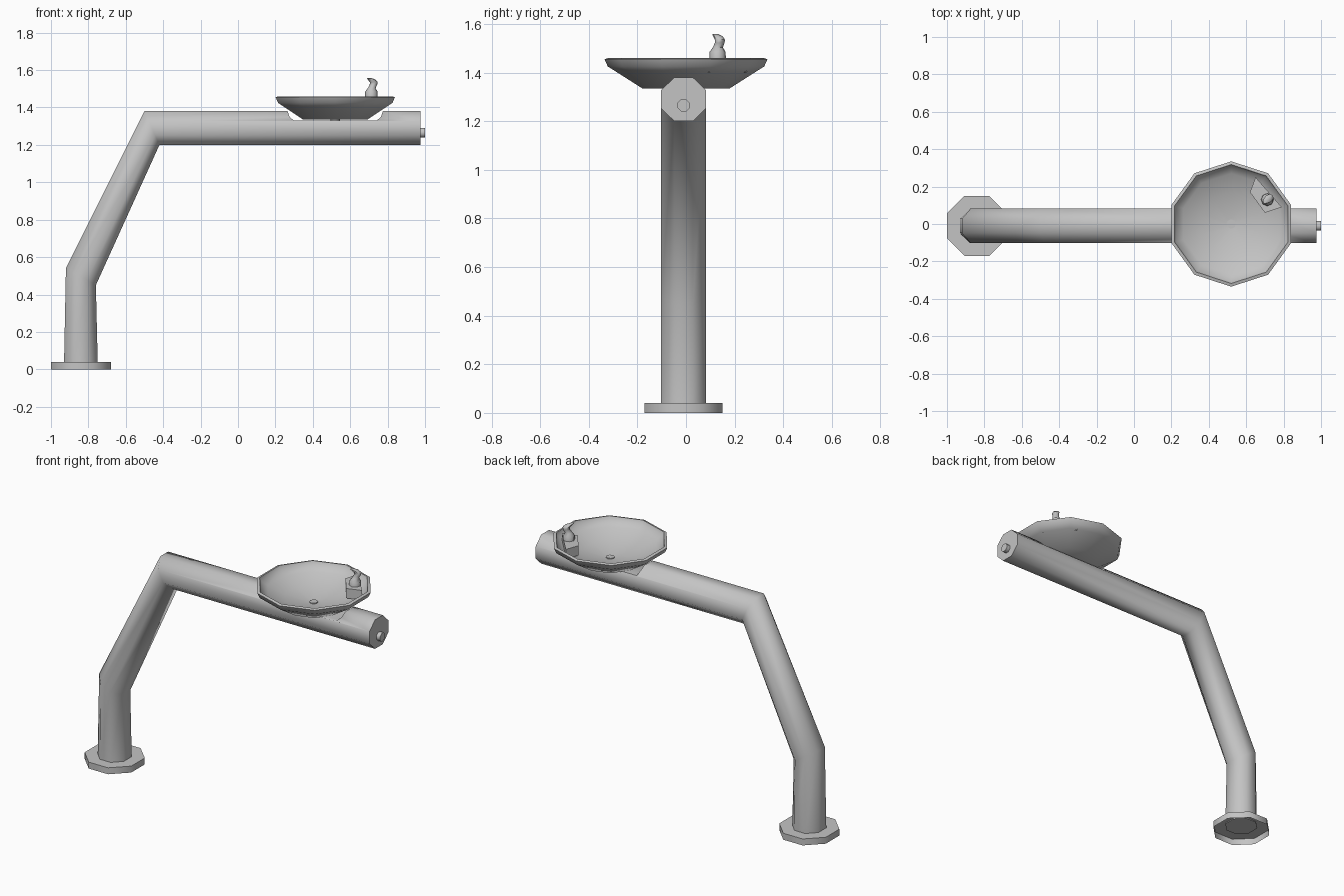
import bpy, math
from mathutils import Vector

if "Cube" in bpy.data.objects:
    bpy.data.objects.remove(bpy.data.objects["Cube"])

metal = bpy.data.materials.new("brushed_grey")
metal.diffuse_color = (0.55, 0.55, 0.55, 1)
metal.use_nodes = True
metal.node_tree.nodes["Principled BSDF"].inputs["Base Color"].default_value = metal.diffuse_color


def loft(name, rings, cap_start=True, cap_end=True, angle=50):
    """Skin a list of equal-length vertex rings into one object."""
    n = len(rings[0])
    verts = [p for ring in rings for p in ring]
    faces = []
    for i in range(len(rings) - 1):
        for j in range(n):
            k = (j + 1) % n
            faces.append((i * n + j, i * n + k, (i + 1) * n + k, (i + 1) * n + j))
    if cap_start:
        faces.append(tuple(reversed(range(n))))
    if cap_end:
        faces.append(tuple(range(len(verts) - n, len(verts))))
    me = bpy.data.meshes.new(name)
    me.from_pydata(verts, [], faces)
    me.materials.append(metal)
    ob = bpy.data.objects.new(name, me)
    bpy.context.collection.objects.link(ob)
    bpy.ops.object.select_all(action='DESELECT')
    ob.select_set(True)
    bpy.context.view_layer.objects.active = ob
    bpy.ops.object.shade_smooth_by_angle(angle=math.radians(angle))
    return ob


def circle(cx, cy, z, r, n, turn=0.0):
    return [Vector((cx + r * math.cos(turn + math.tau * i / n),
                    cy + r * math.sin(turn + math.tau * i / n), z)) for i in range(n)]


OCT = math.pi / 8
FLAT = 1 / math.cos(OCT)
AXIS_Y = -0.01

# Octagonal foot, open underneath
loft("base_plate", [circle(-0.84, AXIS_Y, z, 0.16 * FLAT, 8, OCT) for z in (0, 0.04)],
     cap_start=False)

# Bent octagonal tube: inner and outer edge of each mitred section
sections = [((-0.75, 0.035), (-0.93, 0.035)), ((-0.76, 0.45), (-0.92, 0.54)),
            ((-0.42, 1.20), (-0.50, 1.38)), ((0.975, 1.20), (0.975, 1.38))]
rings = []
for (ix, iz), (ox, oz) in sections:
    ring = []
    for i in range(8):
        a = OCT + math.tau * i / 8
        c, s = math.cos(a) * FLAT / 2, math.sin(a) * FLAT
        ring.append(Vector(((ix + ox) / 2 + (ix - ox) * c, AXIS_Y + 0.0925 * s,
                            (iz + oz) / 2 + (iz - oz) * c)))
    rings.append(ring)
tube = loft("bent_tube", rings)

# Recess in the arm under the bowl
BX, BY = 0.52, 0.0
TURN = math.pi / 2
cutter = loft("recess_cutter", [circle(BX, BY, 1.33, 0.25, 10, TURN),
                                circle(BX, BY, 1.40, 0.275, 10, TURN)])
cutter.hide_render = True
cutter.hide_viewport = True
cut = tube.modifiers.new("recess", 'BOOLEAN')
cut.operation = 'DIFFERENCE'
cut.solver = 'EXACT'
cut.object = cutter

# Ten-sided bowl: underside, rim, then the inside
profile = [(0.18, 1.335), (0.29, 1.405), (0.322, 1.425), (0.335, 1.455), (0.318, 1.46),
           (0.310, 1.44), (0.27, 1.415), (0.17, 1.375), (0.03, 1.35)]
loft("bowl", [circle(BX, BY, z, r, 10, TURN) for r, z in profile])
loft("drain", [circle(BX, BY, z, 0.025, 8) for z in (1.325, 1.355)])

# Ledge carrying the spout
corners = [(0.62, 0.17), (0.70, 0.06), (0.79, 0.09), (0.65, 0.25)]
loft("spout_ledge", [[Vector((x, y, z)) for x, y in corners] for z in (1.40, 1.46)], angle=30)

# Spout: round body, neck, and a tip hooked towards the bowl
SX, SY = 0.713, 0.13
hook = [(0, 1.455, 0.034), (0, 1.485, 0.033), (0.002, 1.503, 0.021), (0.014, 1.522, 0.02),
        (0.016, 1.535, 0.021), (0.002, 1.549, 0.020), (-0.016, 1.558, 0.012)]
loft("spout", [circle(SX + 0.8 * o, SY + 0.6 * o, z, r, 8) for o, z, r in hook])

# Push button on the arm's end
button = [[Vector((x, AXIS_Y + p.x, 1.265 + p.y)) for p in circle(0, 0, 0, 0.027, 8, OCT)]
          for x in (0.96, 1.0)]
loft("push_button", button)
